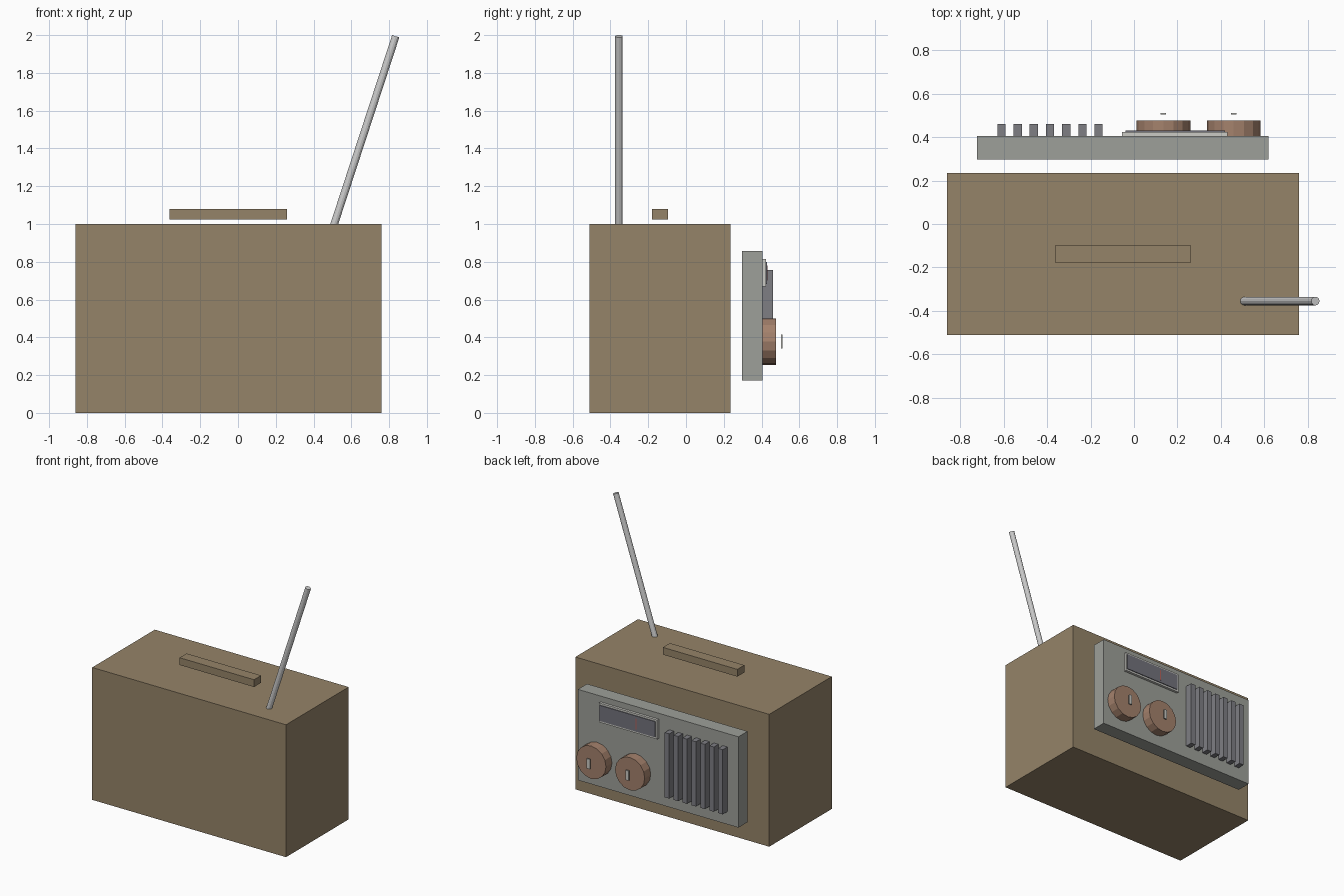
import bpy
from mathutils import Vector

if "Cube" in bpy.data.objects:
    bpy.data.objects.remove(bpy.data.objects["Cube"])


def material(name, rgb):
    m = bpy.data.materials.new(name)
    m.diffuse_color = (*rgb, 1)
    m.use_nodes = True
    m.node_tree.nodes["Principled BSDF"].inputs["Base Color"].default_value = m.diffuse_color
    return m


wood = material("brown_case", (0.30, 0.23, 0.14))
copper = material("copper_knob", (0.37, 0.22, 0.15))
panel_grey = material("panel_grey", (0.34, 0.35, 0.32))
slat_grey = material("slat_grey", (0.21, 0.21, 0.23))
screen_grey = material("screen_grey", (0.17, 0.17, 0.20))
pale = material("pale_trim", (0.60, 0.60, 0.56))
red = material("needle_red", (0.45, 0.12, 0.10))


def box(name, x, y, z, mat=None):
    """Box from (min, max) ranges on each axis."""
    bpy.ops.mesh.primitive_cube_add(size=1, location=[(a + b) / 2 for a, b in (x, y, z)])
    ob = bpy.context.object
    ob.name = name
    ob.scale = [b - a for a, b in (x, y, z)]
    bpy.ops.object.transform_apply(location=False, rotation=False, scale=True)
    if mat:
        ob.data.materials.append(mat)
    return ob


def rod(name, start, end, radius, sides, mat=None):
    """Cylinder between two points."""
    a, b = Vector(start), Vector(end)
    bpy.ops.mesh.primitive_cylinder_add(vertices=sides, radius=radius,
                                        depth=(b - a).length, location=(a + b) / 2)
    ob = bpy.context.object
    ob.name = name
    ob.rotation_euler = (b - a).to_track_quat('Z', 'Y').to_euler()
    if mat:
        ob.data.materials.append(mat)
    return ob


# Case, carrying handle and tilted antenna
box("case", (-0.86, 0.76), (-0.512, 0.235), (0, 1.0), wood)
box("handle", (-0.362, 0.26), (-0.18, -0.096), (1.025, 1.08), wood)
rod("antenna", (0.508, -0.355, 0.995), (0.835, -0.355, 1.994), 0.02, 12)

# Face panel
box("face_panel", (-0.722, 0.62), (0.296, 0.405), (0.172, 0.858), panel_grey)

# Speaker slats
for i in range(7):
    cx = -0.61 + i * 0.0745
    box(f"speaker_slat_{i + 1}", (cx - 0.019, cx + 0.019), (0.40, 0.46), (0.268, 0.757), slat_grey)

# Tuning display
box("display_frame", (-0.056, 0.43), (0.40, 0.424), (0.668, 0.814), pale)
box("display_screen", (-0.04, 0.42), (0.42, 0.43), (0.682, 0.80), screen_grey)
box("tuning_needle", (0.112, 0.12), (0.425, 0.431), (0.70, 0.78), red)

# Knobs with floating pointer marks
for side, cx in (("left", 0.135), ("right", 0.459)):
    rod(f"knob_{side}", (cx, 0.40, 0.377), (cx, 0.477, 0.377), 0.124, 16, copper)
    box(f"knob_mark_{side}", (cx - 0.013, cx + 0.013), (0.503, 0.512), (0.341, 0.415), pale)
